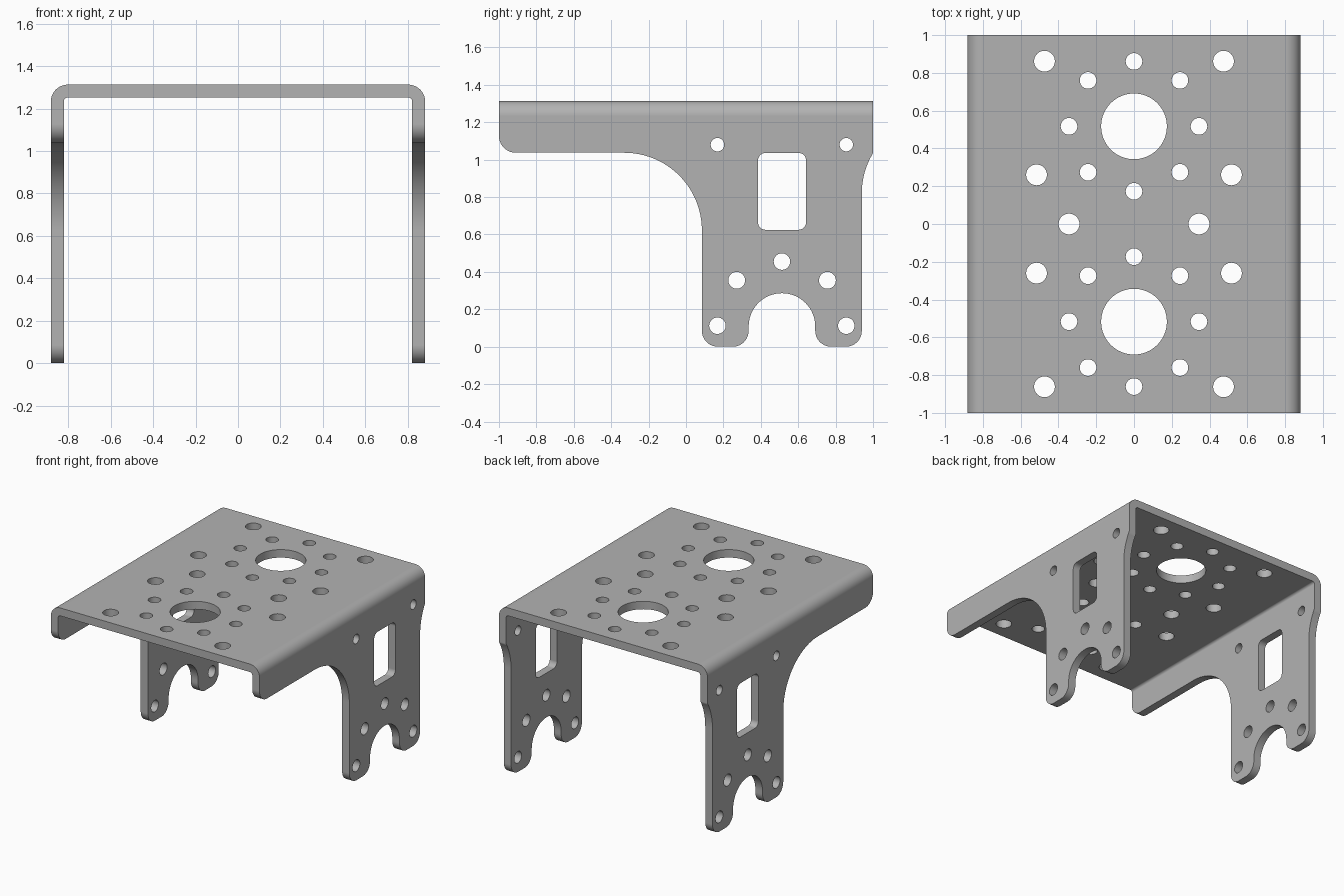
import bpy, bmesh, math

cube = bpy.data.objects.get("Cube")
if cube:
    bpy.data.objects.remove(cube, do_unlink=True)

# Maps from a flat outline (u, v) and depth w to space
ALONG_X = lambda u, v, w: (w, u, v)
ALONG_Y = lambda u, v, w: (u, w, v)
ALONG_Z = lambda u, v, w: (u, v, w)


def arc(cu, cv, r, start, end, n=10):
    angles = [math.radians(start + (end - start) * i / n) for i in range(n + 1)]
    return [(cu + r * math.cos(a), cv + r * math.sin(a)) for a in angles]


def circle(cu, cv, r, n=40):
    return arc(cu, cv, r, 0, 360, n)[:-1]


def prism(bm, pts, place, near, far):
    """Extrude a flat outline from depth near to depth far."""
    a = [bm.verts.new(place(u, v, near)) for u, v in pts]
    b = [bm.verts.new(place(u, v, far)) for u, v in pts]
    bm.faces.new(a)
    bm.faces.new(b[::-1])
    for i in range(len(a)):
        j = (i + 1) % len(a)
        bm.faces.new((a[i], b[i], b[j], a[j]))


def finish(bm, name):
    bmesh.ops.recalc_face_normals(bm, faces=bm.faces[:])
    mesh = bpy.data.meshes.new(name)
    bm.to_mesh(mesh)
    bm.free()
    obj = bpy.data.objects.new(name, mesh)
    bpy.context.collection.objects.link(obj)
    return obj


def boolean(obj, cutter, operation):
    mod = obj.modifiers.new(operation.title(), 'BOOLEAN')
    mod.operation = operation
    mod.solver = 'EXACT'
    mod.object = cutter
    bpy.ops.object.select_all(action='DESELECT')
    bpy.context.view_layer.objects.active = obj
    obj.select_set(True)
    bpy.ops.object.modifier_apply(modifier=mod.name)
    bpy.data.objects.remove(cutter, do_unlink=True)


# Bent sheet: U-shaped section with rounded folds
outer = [(0.882, -0.1)] + arc(0.802, 1.233, 0.08, 0, 90)
inner = arc(0.802, 1.233, 0.019, 90, 0) + [(0.821, -0.1)]
mirrored = lambda pts: [(-x, z) for x, z in reversed(pts)]
bm = bmesh.new()
prism(bm, outer + mirrored(outer) + mirrored(inner) + inner, ALONG_Y, -1.1, 1.1)
bracket = finish(bm, "bracket")

# Side outline: front flange, swept leg, two feet around a round slot
outline = [(-1, 1.5)]
outline += arc(-0.91, 1.127, 0.09, 180, 270)
outline += arc(-0.33, 0.622, 0.415, 90, 0, 24)
outline += arc(0.17, 0.085, 0.085, 180, 270) + arc(0.25, 0.085, 0.085, 270, 360)
outline += arc(0.513, 0.108, 0.178, 180, 0, 32)
outline += arc(0.776, 0.085, 0.085, 180, 270) + arc(0.855, 0.085, 0.085, 270, 360)
outline += arc(1.355, 0.82, 0.415, 180, 148.8)
outline += [(1, 1.5)]
bm = bmesh.new()
prism(bm, outline, ALONG_X, -1.2, 1.2)
boolean(bracket, finish(bm, "side_outline"), 'INTERSECT')

# Holes through both side walls
bm = bmesh.new()
for y, z, r in [(0.168, 1.08, 0.036), (0.857, 1.08, 0.036), (0.513, 0.455, 0.044),
                (0.271, 0.355, 0.045), (0.756, 0.355, 0.045),
                (0.168, 0.112, 0.044), (0.857, 0.112, 0.044)]:
    prism(bm, circle(y, z, r), ALONG_X, -1.2, 1.2)

# Rounded window in both side walls
window = (arc(0.602, 0.996, 0.04, 0, 90, 6) + arc(0.425, 0.996, 0.04, 90, 180, 6)
          + arc(0.425, 0.665, 0.04, 180, 270, 6) + arc(0.602, 0.665, 0.04, 270, 360, 6))
prism(bm, window, ALONG_X, -1.2, 1.2)

# Holes in the top plate: two large ones ringed by eight small, and mounting holes
top_holes = [(s * 0.344, 0, 0.055) for s in (-1, 1)]
for side in (-1, 1):
    cy = side * 0.517
    top_holes.append((0, cy, 0.174))
    for i in range(8):
        a = math.radians(45 * i)
        top_holes.append((0.344 * math.cos(a), cy + 0.344 * math.sin(a), 0.044))
    for s in (-1, 1):
        top_holes += [(s * 0.474, side * 0.862, 0.055), (s * 0.516, side * 0.26, 0.055)]
for x, y, r in top_holes:
    prism(bm, circle(x, y, r, 64 if r > 0.1 else 40), ALONG_Z, 1.2, 1.4)
boolean(bracket, finish(bm, "hole_cutters"), 'DIFFERENCE')

# Plain grey metal
grey = bpy.data.materials.new("grey metal")
grey.use_nodes = True
colour = (0.448, 0.448, 0.448, 1)
grey.diffuse_color = colour
grey.node_tree.nodes["Principled BSDF"].inputs["Base Color"].default_value = colour
bracket.data.materials.clear()
bracket.data.materials.append(grey)
for face in bracket.data.polygons:
    face.material_index = 0

# Smooth folds and holes, crisp edges
bpy.ops.object.select_all(action='DESELECT')
bracket.select_set(True)
bpy.context.view_layer.objects.active = bracket
bpy.ops.object.shade_smooth_by_angle(angle=math.radians(30))
normals = bracket.modifiers.new("Flat plates", 'WEIGHTED_NORMAL')
normals.keep_sharp = True
